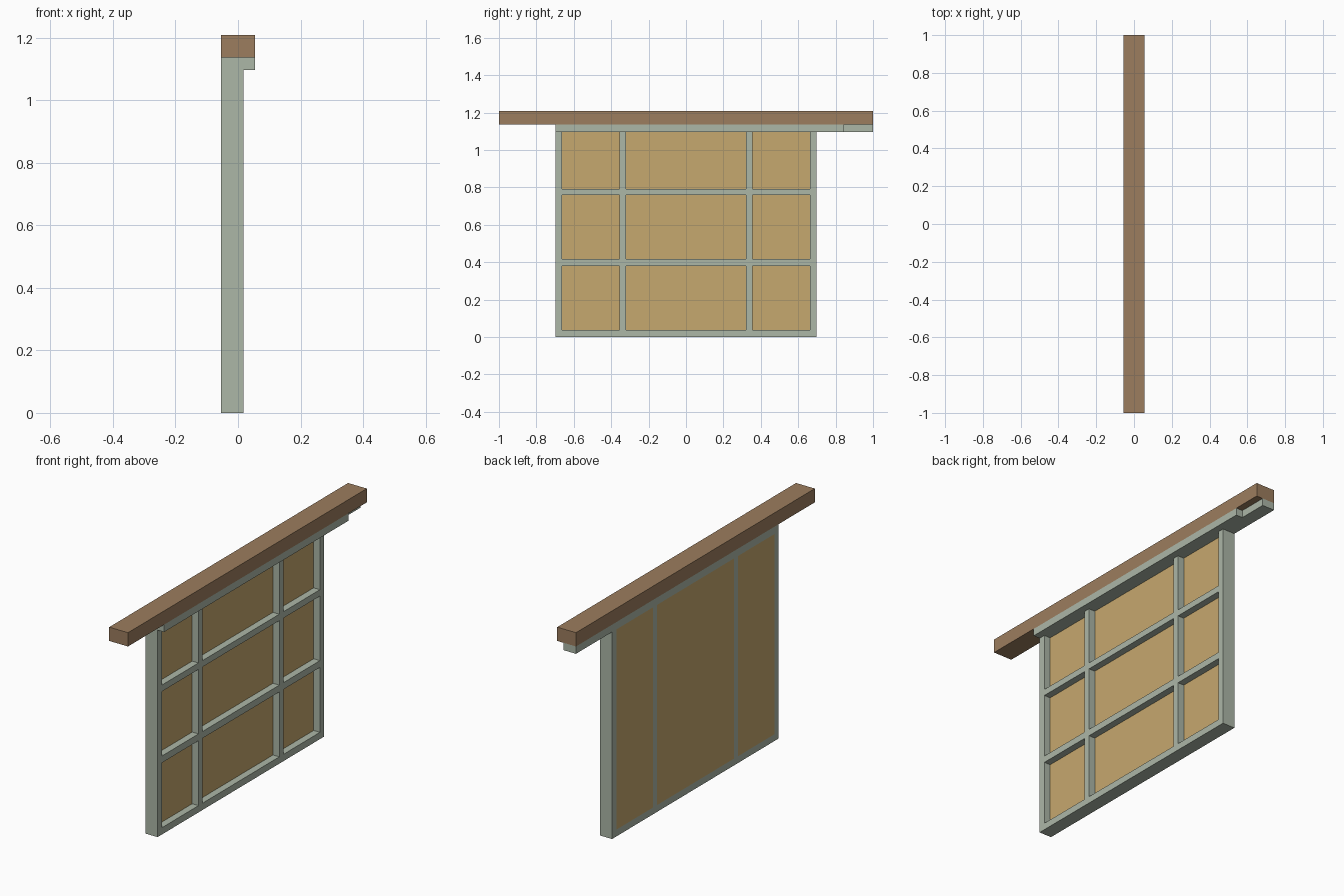
import bpy

if "Cube" in bpy.data.objects:
    bpy.data.objects.remove(bpy.data.objects["Cube"])


def material(name, rgb):
    # 8-bit display colour to linear
    lin = [((c / 255 + 0.055) / 1.055) ** 2.4 for c in rgb]
    m = bpy.data.materials.new(name)
    m.diffuse_color = (*lin, 1)
    m.use_nodes = True
    m.node_tree.nodes["Principled BSDF"].inputs["Base Color"].default_value = m.diffuse_color
    return m


WOOD = material("brown wood", (156, 125, 94))
FRAME = material("grey green paint", (172, 183, 167))
PANEL = material("tan panel", (198, 168, 110))


def box(name, x, y, z, mat):
    bpy.ops.mesh.primitive_cube_add(size=1)
    ob = bpy.context.object
    ob.name = name
    for v in ob.data.vertices:
        v.co = [r[0] if c < 0 else r[1] for c, r in zip(v.co, (x, y, z))]
    ob.data.materials.append(mat)
    return ob


BACK, MID, FRONT, EDGE = -0.055, -0.02, 0.017, 0.055
RAIL_Z, BEAM_Z = 1.097, 1.136
DEPTH = (BACK, FRONT)

# Overhead beam
box("top_beam", (BACK, EDGE), (-1, 1), (BEAM_Z, 1.209), WOOD)

# Head rail: wide part above the screen, narrower tongue at the far end
box("head_rail", (BACK, EDGE), (-0.698, 0.845), (RAIL_Z, BEAM_Z), FRAME)
box("head_rail_tongue", DEPTH, (0.845, 1), (RAIL_Z, BEAM_Z), FRAME)

# Outer stiles and inner mullions run the full depth
for s, side in ((-1, "left"), (1, "right")):
    box(side + "_stile", DEPTH, sorted((s * 0.662, s * 0.698)), (0, RAIL_Z), FRAME)
    box(side + "_mullion", DEPTH, sorted((s * 0.322, s * 0.355)), (0.036, RAIL_Z), FRAME)
box("bottom_rail", DEPTH, (-0.662, 0.662), (0, 0.036), FRAME)

# Three bays, each with a panel flush at the back and two bars in front
for i, bay in enumerate(((-0.662, -0.355), (-0.322, 0.322), (0.355, 0.662))):
    box(f"panel_{i + 1}", (BACK, MID), bay, (0.036, RAIL_Z), PANEL)
    for j, z in enumerate(((0.38, 0.416), (0.758, 0.792))):
        box(f"cross_bar_{i + 1}_{j + 1}", (MID, FRONT), bay, z, FRAME)
